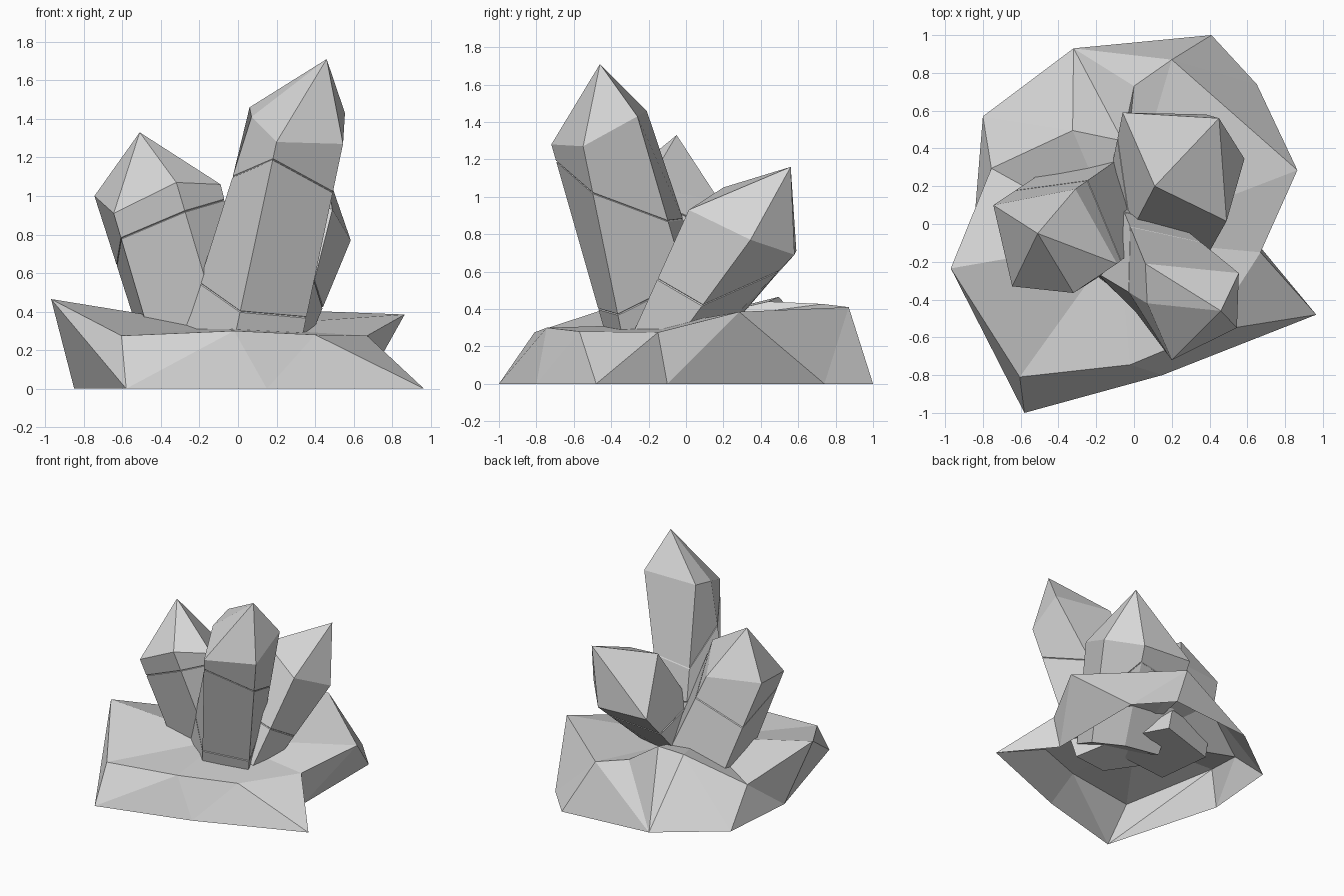
import bpy
import bmesh
from mathutils import Vector

cube = bpy.data.objects.get("Cube")
if cube:
    bpy.data.objects.remove(cube, do_unlink=True)

GREY = (0.68, 0.68, 0.68, 1)
stone = bpy.data.materials.new("grey stone")
stone.use_nodes = True
stone.diffuse_color = GREY
stone.node_tree.nodes["Principled BSDF"].inputs["Base Color"].default_value = GREY


def finish(name, bm):
    bmesh.ops.recalc_face_normals(bm, faces=bm.faces)
    mesh = bpy.data.meshes.new(name)
    bm.to_mesh(mesh)
    bm.free()
    mesh.materials.append(stone)
    obj = bpy.data.objects.new(name, mesh)
    bpy.context.collection.objects.link(obj)
    return obj


def crystal(name, tip, shoulder, foot, cracks, ends, foot_z=0.3):
    """Pointed five-sided shard; cracks (thin grooves) and ends are heights per edge."""
    bm = bmesh.new()
    edges = [(Vector(s), Vector((*f, foot_z))) for s, f in zip(shoulder, foot)]

    def ring(heights, scale=1.0):
        points = []
        for (top, low), z in zip(edges, heights):
            points.append(low.lerp(top, (z - low.z) / (top.z - low.z)))
        middle = sum(points, Vector()) / len(points)
        return [bm.verts.new(middle + (p - middle) * scale) for p in points]

    rings = [ring([top.z for top, low in edges])]
    for heights in cracks:
        for shift, scale in ((0.004, 1), (0, 0.98), (-0.004, 1)):
            rings.append(ring([z + shift for z in heights], scale))
    rings.append(ring(ends))

    n = len(edges)
    apex = bm.verts.new(tip)
    for i in range(n):
        j = (i + 1) % n
        bm.faces.new((rings[0][i], rings[0][j], apex))
        for a, b in zip(rings, rings[1:]):
            bm.faces.new((a[i], b[i], b[j], a[j]))
    bm.faces.new(rings[-1])
    return finish(name, bm)


# Tall shard leaning forward
crystal("tall_crystal", (0.46, -0.46, 1.71),
        [(0.07, -0.42, 1.41), (0.2, -0.72, 1.28), (0.545, -0.55, 1.27),
         (0.555, -0.26, 1.43), (0.06, -0.21, 1.46)],
        [(-0.28, -0.21), (-0.01, -0.44), (0.34, -0.35), (0.15, 0.07), (-0.1, 0.18)],
        [(1.1, 1.19, 1.02, 0.87, 0.88), (0.55, 0.4, 0.37, 0.55, 0.65)],
        (0.24, 0.18, 0.14, 0.22, 0.28))

# Broad shard leaning sideways
crystal("side_crystal", (-0.51, -0.05, 1.33),
        [(-0.745, 0.1, 1.0), (-0.645, -0.33, 0.91), (-0.32, -0.365, 1.07),
         (-0.09, -0.21, 1.06), (-0.31, 0.185, 0.97)],
        [(-0.52, 0.25), (-0.465, -0.2), (-0.09, -0.22), (0.1, -0.06), (-0.06, 0.36)],
        [(0.64, 0.78, 0.92, 0.98, 0.8)],
        (0.16, 0.16, 0.22, 0.26, 0.2))

# Shard leaning backward
crystal("back_crystal", (0.45, 0.56, 1.16),
        [(-0.06, 0.59, 0.71), (0.11, 0.2, 1.05), (0.49, 0.015, 0.93),
         (0.585, 0.345, 0.77), (0.38, 0.58, 0.69)],
        [(-0.13, 0.24), (-0.1, -0.2), (0.33, -0.27), (0.39, 0.0), (0.2, 0.2)],
        [(0.55, 0.6, 0.56, 0.42, 0.6)],
        (0.14, 0.28, 0.24, 0.16, 0.14))

# Rock base: ground outline and raised rim, open underneath
ground = [(-0.58, -1.0), (0.15, -0.8), (0.965, -0.48), (0.65, -0.1), (0.65, 0.74),
          (0.41, 1.0), (-0.32, 0.93), (-0.8, 0.57), (-0.85, -0.04)]
rim = [(-0.605, -0.81, 0.275), (-0.02, -0.745, 0.3), (0.4, -0.57, 0.28),
       (0.67, -0.15, 0.275), (0.865, 0.285, 0.385), (0.2, 0.87, 0.41),
       (0.0, 0.73, 0.427), (-0.06, 0.44, 0.44), (-0.325, 0.495, 0.465),
       (-0.755, 0.295, 0.26), (-0.97, -0.235, 0.465)]
bm = bmesh.new()
low = [bm.verts.new((x, y, 0)) for x, y in ground]
high = [bm.verts.new(p) for p in rim]
centre = bm.verts.new((-0.08, -0.08, 0.32))

# Walls: zip the two outlines together, stepping along the rim (u) or the ground (b)
i = j = 0
for step in "ububububub" "buuububu" "bu":
    a, b = low[i % len(low)], high[j % len(high)]
    if step == "u":
        j += 1
        bm.faces.new((a, high[j % len(high)], b))
    else:
        i += 1
        bm.faces.new((a, low[i % len(low)], b))

# Sloping top
for k, v in enumerate(high):
    bm.faces.new((v, high[(k + 1) % len(high)], centre))
finish("rock_base", bm)
